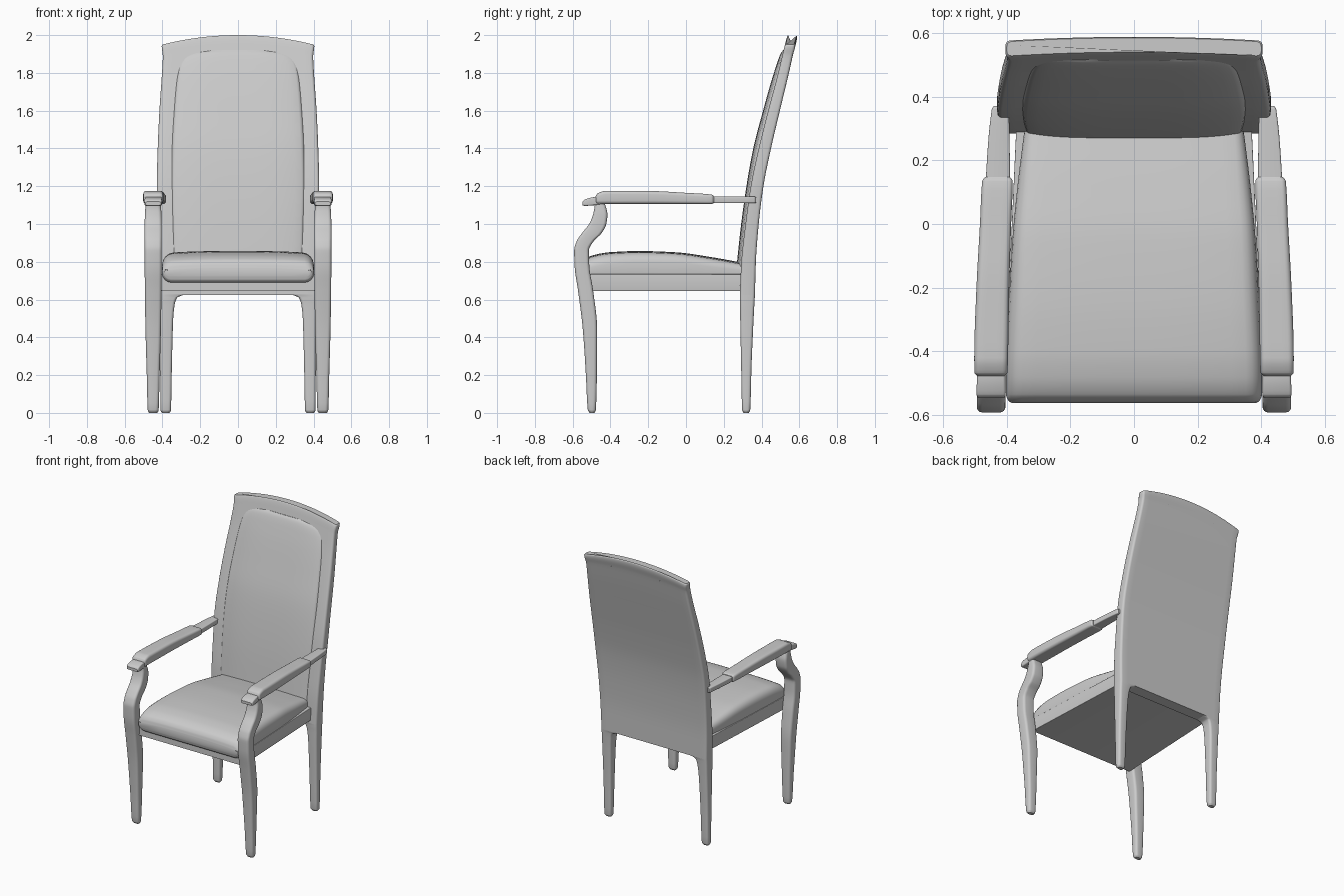
import bpy, bmesh, math


def pchip(keys, n):
    """Smoothly resample rows of numbers; column 0 is the position along the part."""
    t = [k[0] for k in keys]
    cols = []
    for c in zip(*keys):
        d = [(c[i + 1] - c[i]) / (t[i + 1] - t[i]) for i in range(len(t) - 1)]
        m = [d[0]]
        for p, q in zip(d, d[1:]):
            m.append(2 * p * q / (p + q) if p * q > 0 else 0)
        m.append(d[-1])
        out = []
        for i in range(len(d)):
            h = t[i + 1] - t[i]
            for j in range(n):
                s = j / n
                out.append(c[i] * (1 + 2 * s) * (1 - s) ** 2 + m[i] * h * s * (1 - s) ** 2
                           + c[i + 1] * s * s * (3 - 2 * s) + m[i + 1] * h * s * s * (s - 1))
        cols.append(out + [c[-1]])
    return list(zip(*cols))


def section(a0, a1, b0, b1, r, nx, k=4):
    """Rounded rectangle, long sides split into nx pieces."""
    r = min(r, (a1 - a0) * 0.49, (b1 - b0) * 0.49)
    pts = []
    for q, (ca, cb) in enumerate([(a1 - r, b1 - r), (a0 + r, b1 - r), (a0 + r, b0 + r), (a1 - r, b0 + r)]):
        for j in range(k + 1):
            g = math.pi / 2 * (q + j / k)
            pts.append((ca + r * math.cos(g), cb + r * math.sin(g)))
        if q in (0, 2):
            end = a0 + r if q == 0 else a1 - r
            for j in range(1, nx):
                pts.append((ca + (end - ca) * j / nx, pts[-1][1]))
    return pts


def loft(name, keys, axis='z', n=5, nx=1, mirror=False, post=None):
    """Rows are (position, x0, x1, b0, b1, corner radius); b is y or z."""
    bm = bmesh.new()
    rings = []
    for t, a0, a1, b0, b1, r in pchip(keys, n):
        ring = []
        for a, b in section(a0, a1, b0, b1, r, nx):
            co = (a, b, t) if axis == 'z' else (a, t, b)
            if post:
                co = post(*co, a1)
            ring.append(bm.verts.new(co))
        rings.append(ring)
    for p, q in zip(rings, rings[1:]):
        for i in range(len(p)):
            j = (i + 1) % len(p)
            bm.faces.new((p[i], p[j], q[j], q[i]))
    bm.faces.new(rings[0])
    bm.faces.new(rings[-1])
    bmesh.ops.recalc_face_normals(bm, faces=bm.faces)
    me = bpy.data.meshes.new(name)
    bm.to_mesh(me)
    bm.free()
    me.shade_smooth()
    me.set_sharp_from_angle(angle=math.radians(40))
    ob = bpy.data.objects.new(name, me)
    bpy.context.collection.objects.link(ob)
    if mirror:
        ob.modifiers.new("mirror", 'MIRROR').use_mirror_merge = False
    return ob


# Leaning back panel with arched top
def arch(x, y, z, w):
    dz = 0.05 * (x / 0.4) ** 2 * max(0, (z - 1.6) / 0.4) ** 2
    return x, y - 0.25 * dz, z - dz


back = [(0.625, 0.415, 0.285, 0.365), (0.8, 0.42, 0.293, 0.37), (1.0, 0.425, 0.315, 0.385),
        (1.2, 0.43, 0.343, 0.41), (1.4, 0.425, 0.385, 0.45), (1.6, 0.416, 0.435, 0.497),
        (1.8, 0.403, 0.488, 0.545), (1.92, 0.398, 0.517, 0.572), (1.99, 0.404, 0.535, 0.588),
        (2.0, 0.4, 0.54, 0.585)]
loft("back_panel", [(z, -w, w, f, b, 0.015) for z, w, f, b in back], nx=20, post=arch)

# Back legs flaring into the panel
loft("back_leg", [(0, 0.362, 0.403, 0.305, 0.332, 0.014), (0.015, 0.355, 0.41, 0.297, 0.34, 0.015),
                  (0.25, 0.35, 0.412, 0.292, 0.347, 0.015), (0.5, 0.343, 0.414, 0.287, 0.358, 0.015),
                  (0.575, 0.335, 0.415, 0.286, 0.362, 0.015), (0.61, 0.322, 0.415, 0.285, 0.364, 0.015),
                  (0.626, 0.285, 0.415, 0.285, 0.365, 0.015)], mirror=True)


# Padded back with domed front
def bulge(x, y, z, w):
    return x, y + 0.02 * min(1, abs(x) / w) ** 4, z


pad = [(0.75, 0.345, 0.265), (1.0, 0.352, 0.292), (1.2, 0.356, 0.32), (1.4, 0.352, 0.356),
       (1.6, 0.342, 0.408), (1.75, 0.33, 0.45), (1.83, 0.318, 0.475), (1.88, 0.295, 0.492),
       (1.905, 0.26, 0.503), (1.92, 0.2, 0.514)]
loft("back_cushion", [(z, -w, w, f, f + 0.045, 0.02) for z, w, f in pad], nx=20, post=bulge)

# Seat rail box
loft("seat_rail", [(-0.53, -0.408, 0.408, 0.645, 0.735, 0.004),
                   (0.3, -0.37, 0.37, 0.645, 0.735, 0.004)], 'y', n=1)


# Crowned seat cushion
def crown(x, y, z, w):
    return x, y, z - (0.012 * min(1, abs(x) / w) ** 3 if z > 0.76 else 0)


seat = [(-0.562, 0.385, 0.725, 0.765, 0.02), (-0.555, 0.395, 0.703, 0.79, 0.04),
        (-0.535, 0.402, 0.69, 0.815, 0.05), (-0.48, 0.402, 0.69, 0.838, 0.05),
        (-0.4, 0.4, 0.69, 0.851, 0.05), (-0.25, 0.393, 0.69, 0.857, 0.05),
        (-0.05, 0.382, 0.69, 0.85, 0.045), (0.12, 0.366, 0.69, 0.827, 0.04),
        (0.29, 0.345, 0.69, 0.797, 0.03)]
loft("seat_cushion", [(y, -w, w, lo, hi, r) for y, w, lo, hi, r in seat], 'y', nx=16, post=crown)

# S-curved front legs rising to the arms
leg = [(0, 0.022, -0.51, -0.485), (0.015, 0.029, -0.52, -0.477), (0.2, 0.034, -0.53, -0.472),
       (0.45, 0.041, -0.547, -0.471), (0.65, 0.044, -0.572, -0.492), (0.78, 0.045, -0.59, -0.512),
       (0.86, 0.045, -0.592, -0.514), (0.91, 0.045, -0.578, -0.488), (0.95, 0.045, -0.552, -0.448),
       (1.0, 0.045, -0.513, -0.422), (1.05, 0.044, -0.492, -0.416), (1.09, 0.041, -0.485, -0.424),
       (1.115, 0.038, -0.485, -0.435)]
loft("front_leg", [(z, 0.449 - w, 0.449 + w, f, b, 0.017) for z, w, f, b in leg], mirror=True)

# Wooden arm rails with a dipped front lip
loft("arm_rail", [(-0.547, 0.408, 0.49, 1.099, 1.118, 0.008), (-0.535, 0.403, 0.495, 1.096, 1.13, 0.008),
                  (-0.48, 0.404, 0.493, 1.1, 1.143, 0.008), (-0.4, 0.404, 0.49, 1.11, 1.146, 0.008),
                  (0.15, 0.39, 0.465, 1.11, 1.146, 0.006), (0.36, 0.393, 0.447, 1.11, 1.146, 0.006),
                  (0.37, 0.397, 0.441, 1.112, 1.143, 0.006)], 'y', mirror=True)

# Soft arm pads
loft("arm_pad", [(-0.478, 0.408, 0.492, 1.112, 1.148, 0.012), (-0.468, 0.398, 0.501, 1.107, 1.162, 0.016),
                 (-0.42, 0.396, 0.502, 1.106, 1.176, 0.018), (-0.2, 0.392, 0.495, 1.106, 1.175, 0.018),
                 (0.0, 0.386, 0.484, 1.106, 1.165, 0.016), (0.135, 0.381, 0.477, 1.106, 1.156, 0.014),
                 (0.147, 0.389, 0.468, 1.111, 1.149, 0.01)], 'y', nx=4, mirror=True)
